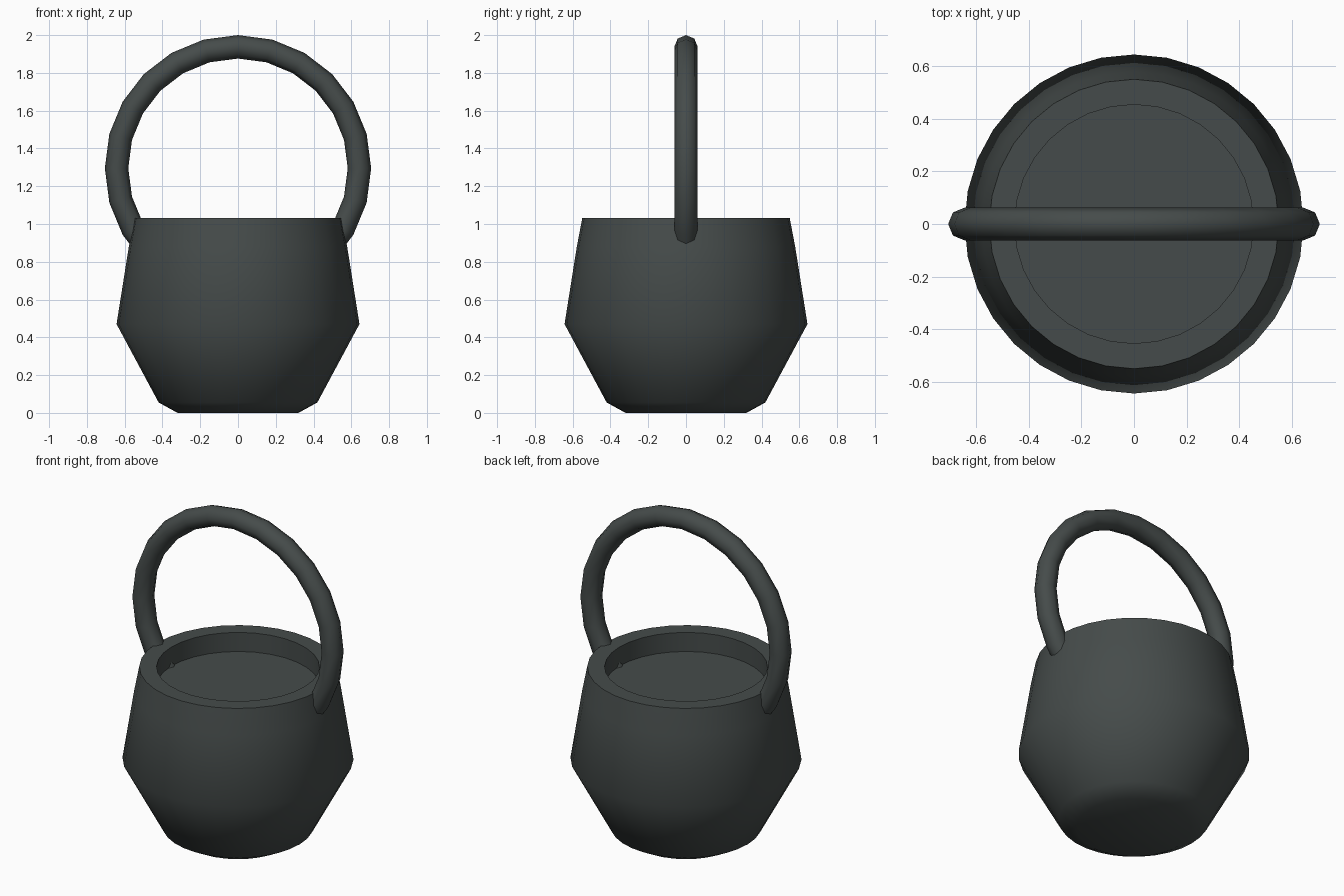
import bpy
import bmesh
from math import cos, sin, pi, radians
from mathutils import Vector

cube = bpy.data.objects.get("Cube")
if cube:
    bpy.data.objects.remove(cube, do_unlink=True)

# Single dark iron colour
iron = bpy.data.materials.new("dark_iron")
iron.use_nodes = True
iron.diffuse_color = (0.06, 0.071, 0.069, 1)
iron.node_tree.nodes["Principled BSDF"].inputs["Base Color"].default_value = iron.diffuse_color


def finish(bm, name):
    bmesh.ops.recalc_face_normals(bm, faces=bm.faces)
    mesh = bpy.data.meshes.new(name)
    bm.to_mesh(mesh)
    bm.free()
    mesh.materials.append(iron)
    obj = bpy.data.objects.new(name, mesh)
    bpy.context.collection.objects.link(obj)
    bpy.ops.object.select_all(action="DESELECT")
    obj.select_set(True)
    bpy.context.view_layer.objects.active = obj
    bpy.ops.object.shade_smooth_by_angle(angle=radians(50))
    return obj


def bridge_rings(bm, rings):
    """Skin a list of vertex rings and cap both ends."""
    for a, b in zip(rings, rings[1:]):
        n = len(a)
        for i in range(n):
            j = (i + 1) % n
            bm.faces.new((a[i], a[j], b[j], b[i]))
    bm.faces.new(rings[0])
    bm.faces.new(rings[-1])


# Pot: base, belly, rim and recessed top, as radius and height
profile = [(0.32, 0), (0.42, 0.055), (0.643, 0.47), (0.578, 0.88),
           (0.549, 1.032), (0.453, 1.032), (0.453, 0.915)]
sides = 32
bm = bmesh.new()
rings = [[bm.verts.new((r * cos(2 * pi * i / sides), r * sin(2 * pi * i / sides), z))
          for i in range(sides)] for r, z in profile]
bridge_rings(bm, rings)
finish(bm, "pot")

# Handle: octagonal tube along an arc, ends sunk through the pot wall
arc_radius, tube_radius, centre_z = 0.643, 0.062, 1.295
bm = bmesh.new()
rings = []
for degrees in range(-45, 226, 15):
    out = Vector((cos(radians(degrees)), 0, sin(radians(degrees))))
    centre = Vector((0, 0, centre_z)) + out * arc_radius
    rings.append([bm.verts.new(centre + out * tube_radius * cos(k * pi / 4)
                               + Vector((0, tube_radius * sin(k * pi / 4), 0)))
                  for k in range(8)])
bridge_rings(bm, rings)
finish(bm, "handle")
